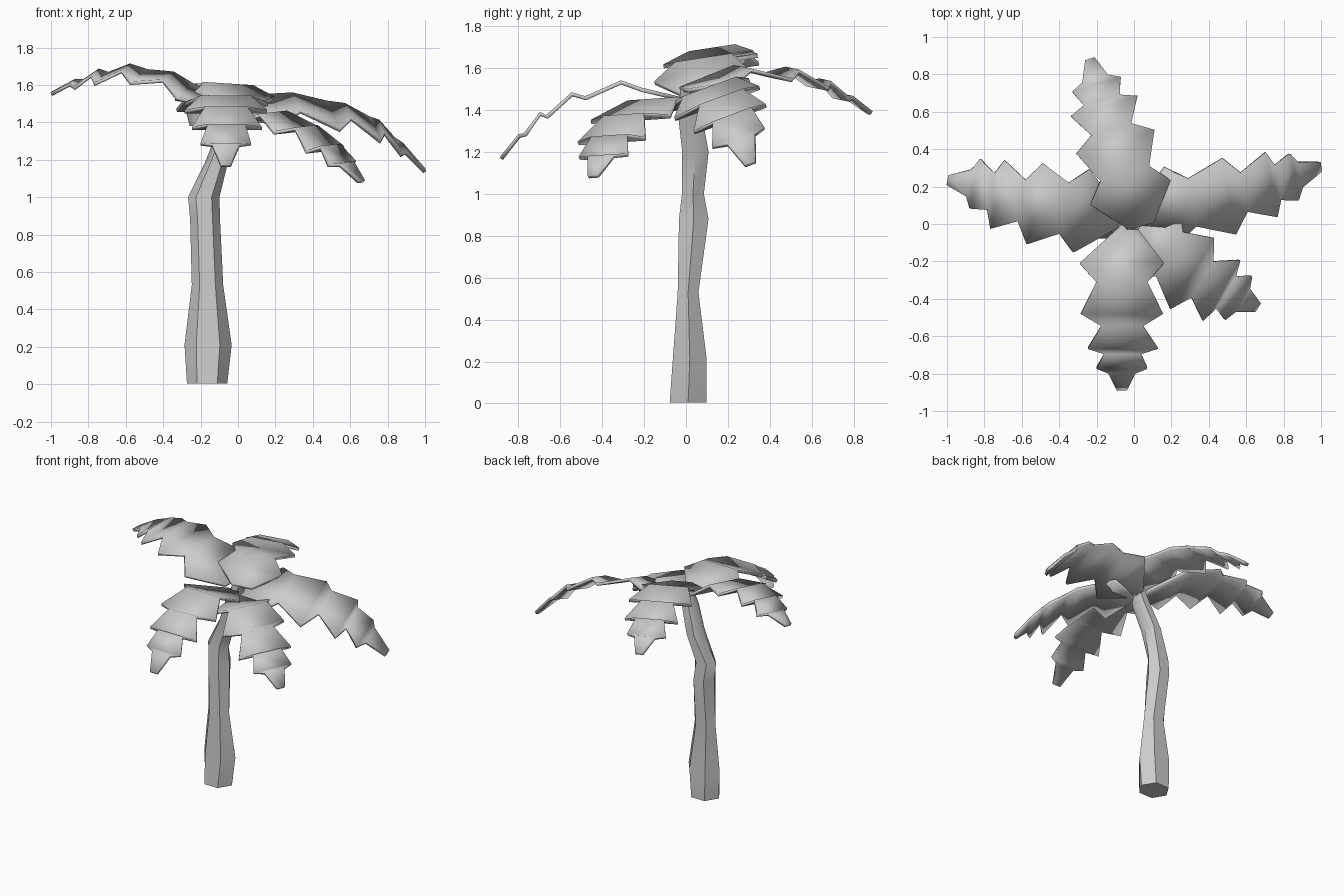
import bpy, bmesh, math
from mathutils import Vector

if "Cube" in bpy.data.objects:
    bpy.data.objects.remove(bpy.data.objects["Cube"])


def finish(name, bm, angle=30):
    bmesh.ops.recalc_face_normals(bm, faces=bm.faces)
    mesh = bpy.data.meshes.new(name)
    bm.to_mesh(mesh)
    bm.free()
    ob = bpy.data.objects.new(name, mesh)
    bpy.context.collection.objects.link(ob)
    bpy.ops.object.select_all(action='DESELECT')
    ob.select_set(True)
    bpy.context.view_layer.objects.active = ob
    bpy.ops.object.shade_smooth_by_angle(angle=math.radians(angle))
    return ob


# Trunk: bent six-sided loft, each ring is (x, y, z, radius x, radius y)
rings = [(-.165, .01, .005, .108, .092), (-.16, .018, .21, .126, .085),
         (-.163, .01, .53, .084, .052), (-.176, .037, .88, .08, .074),
         (-.183, .033, 1.0, .084, .055), (-.11, .045, 1.2, .06, .066),
         (-.05, .02, 1.37, .055, .06), (0, .02, 1.5, .05, .05)]
SIDES = 6
bm = bmesh.new()
loops = []
for x, y, z, rx, ry in rings:
    loops.append([bm.verts.new((x + rx * math.cos(2 * math.pi * i / SIDES),
                                y + ry * 1.1 * math.sin(2 * math.pi * i / SIDES), z))
                  for i in range(SIDES)])
for a, b in zip(loops, loops[1:]):
    for i in range(SIDES):
        j = (i + 1) % SIDES
        bm.faces.new((a[i], a[j], b[j], b[i]))
bm.faces.new(loops[0])
bm.faces.new(loops[-1])
finish("trunk", bm, 50)

# Frond template: half widths at teeth and notches, notch position and lift
TEETH = (.225, .22, .187, .135)
NOTCHES = (.137, .112, .1, .072)
ALONG = (.37, .35, .29, .24)
LIFT = (.05, .05, .04, .022)


def frond(name, base, base_width, side, spine):
    """Serrated leaf ribbon: spine gives the four tooth centres and the tip."""
    side = Vector(side)
    pts = [Vector(p) for p in spine]
    stations = [(Vector(base), base_width)]
    for i in range(4):
        stations.append((pts[i], TEETH[i]))
        notch = pts[i].lerp(pts[i + 1], ALONG[i]) + Vector((0, 0, LIFT[i]))
        stations.append((notch, NOTCHES[i]))
    stations.append((pts[4], .027))
    bm = bmesh.new()
    rows = [(bm.verts.new(p - side * w), bm.verts.new(p + side * w)) for p, w in stations]
    for a, b in zip(rows, rows[1:]):
        bm.faces.new((a[0], a[1], b[1], b[0]))
    ob = finish(name, bm)
    if ob.data.polygons[0].normal.z < 0:
        ob.data.flip_normals()
    mod = ob.modifiers.new("thickness", 'SOLIDIFY')
    mod.thickness = .02
    mod.offset = -.3


# Five fronds around the crown
frond("front_frond", (-.03, .0, 1.45), .03, (1, 0, 0),
      [(-.065, -.21, 1.5), (-.065, -.48, 1.46), (-.06, -.665, 1.37),
       (-.065, -.77, 1.285), (-.065, -.885, 1.17)])
frond("right_frond", (.0, .05, 1.44), .04, (-.16, .92, .34),
      [(.195, .095, 1.47), (.51, .148, 1.435), (.735, .21, 1.36),
       (.855, .25, 1.27), (.997, .307, 1.145)])
frond("left_frond", (-.08, .02, 1.48), .04, (.2, .98, .15),
      [(-.28, .07, 1.565), (-.53, .108, 1.645), (-.73, .158, 1.635),
       (-.85, .215, 1.605), (-.994, .235, 1.557)])
frond("back_frond", (.04, -.01, 1.5), .07, (.95, .29, -.06),
      [(-.02, .17, 1.545), (-.1, .44, 1.56), (-.16, .63, 1.515),
       (-.2, .745, 1.46), (-.235, .88, 1.39)])
frond("front_right_frond", (.01, .0, 1.42), .03, (.53, .86, .06),
      [(.12, -.1, 1.42), (.31, -.265, 1.36), (.467, -.355, 1.255),
       (.557, -.395, 1.18), (.66, -.445, 1.085)])
